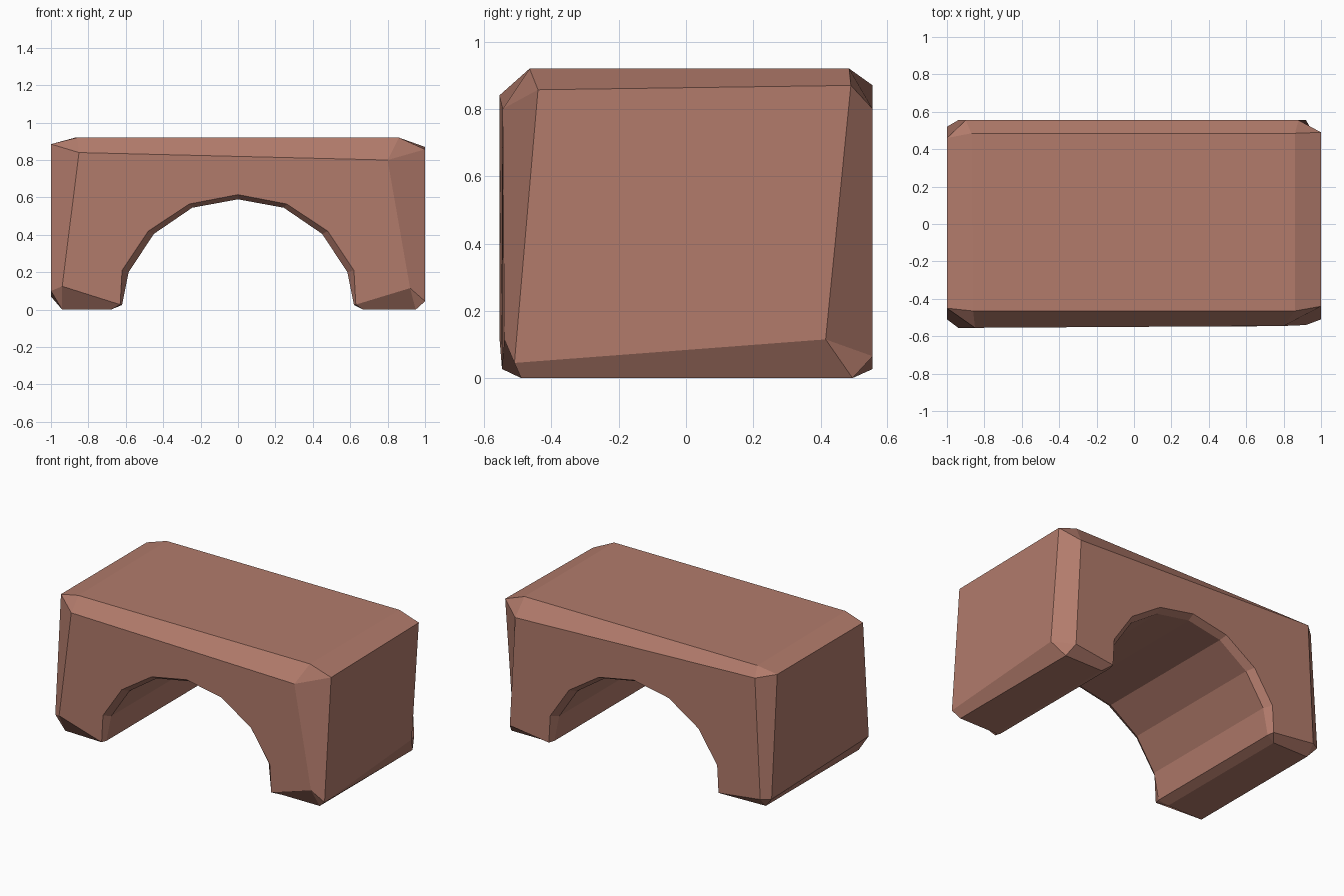
import bpy, bmesh

if "Cube" in bpy.data.objects:
    bpy.data.objects.remove(bpy.data.objects["Cube"])

# one flat colour
mat = bpy.data.materials.new("terracotta clay")
mat.diffuse_color = (0.445, 0.198, 0.148, 1)
mat.use_nodes = True
mat.node_tree.nodes["Principled BSDF"].inputs["Base Color"].default_value = mat.diffuse_color

bm = bmesh.new()

# half of the arch outline (x, z): flared at the end faces, tighter inside
FLARE = [(0.62, 0.21), (0.48, 0.42), (0.26, 0.565), (0, 0.615)]
INNER = [(0.585, 0.20), (0.45, 0.405), (0.245, 0.545), (0, 0.59)]


def mirrored(half):
    return half + [(-x, z) for x, z in half[-2::-1]]


def stations(y, y_bottom, y_arch, tl, tr, br, bl):
    """Ordered list of (end face point, [points on the long sides])."""
    foot_r = ((0.63, y, 0.027), [(0.67, y_bottom, 0), (0.62, y_arch, 0.025)])
    foot_l = ((-0.63, y, 0.027), [(-0.62, y_arch, 0.025), (-0.68, y_bottom, 0)])
    arch = [((fx, y, fz), [(ix, y_arch, iz)])
            for (fx, fz), (ix, iz) in zip(mirrored(FLARE), mirrored(INNER))]
    return [tl, tr, br, foot_r] + arch + [foot_l, bl]


def build_end(items):
    """End face, its uneven chamfers and corner triangles."""
    face = [bm.verts.new(f) for f, s in items]
    side = [[bm.verts.new(p) for p in s] for f, s in items]
    bm.faces.new(face)
    n = len(items)
    for i in range(n):
        j = (i + 1) % n
        bm.faces.new((face[i], face[j], side[j][0], side[i][-1]))
        if len(side[i]) == 2:
            bm.faces.new((face[i], side[i][1], side[i][0]))
    return [v for s in side for v in s]


# front end with hand-chipped corners
front = build_end(stations(
    -0.547, -0.49, -0.51,
    ((-0.85, -0.555, 0.84), [(-1, -0.45, 0.885), (-0.86, -0.465, 0.92)]),
    ((0.80, -0.545, 0.80), [(0.86, -0.465, 0.92), (1, -0.44, 0.857)]),
    ((0.92, -0.54, 0.115), [(1, -0.51, 0.045), (0.95, -0.49, 0)]),
    ((-0.94, -0.555, 0.125), [(-0.94, -0.49, 0), (-1, -0.51, 0.10)])))

# back end
back = build_end(stations(
    0.555, 0.495, 0.51,
    ((-0.90, 0.555, 0.87), [(-1, 0.46, 0.885), (-0.87, 0.485, 0.92)]),
    ((0.88, 0.555, 0.80), [(0.86, 0.485, 0.92), (1, 0.49, 0.87)]),
    ((0.92, 0.555, 0.065), [(1, 0.415, 0.115), (0.95, 0.495, 0)]),
    ((-0.94, 0.555, 0.065), [(-0.94, 0.495, 0), (-1, 0.52, 0.07)])))

# top, sides, feet and arch soffit between both ends
for i in range(len(front)):
    j = (i + 1) % len(front)
    bm.faces.new((front[i], front[j], back[j], back[i]))

bmesh.ops.recalc_face_normals(bm, faces=bm.faces)
mesh = bpy.data.meshes.new("arch_block")
bm.to_mesh(mesh)
bm.free()
mesh.materials.append(mat)
bpy.context.collection.objects.link(bpy.data.objects.new("arch_block", mesh))
